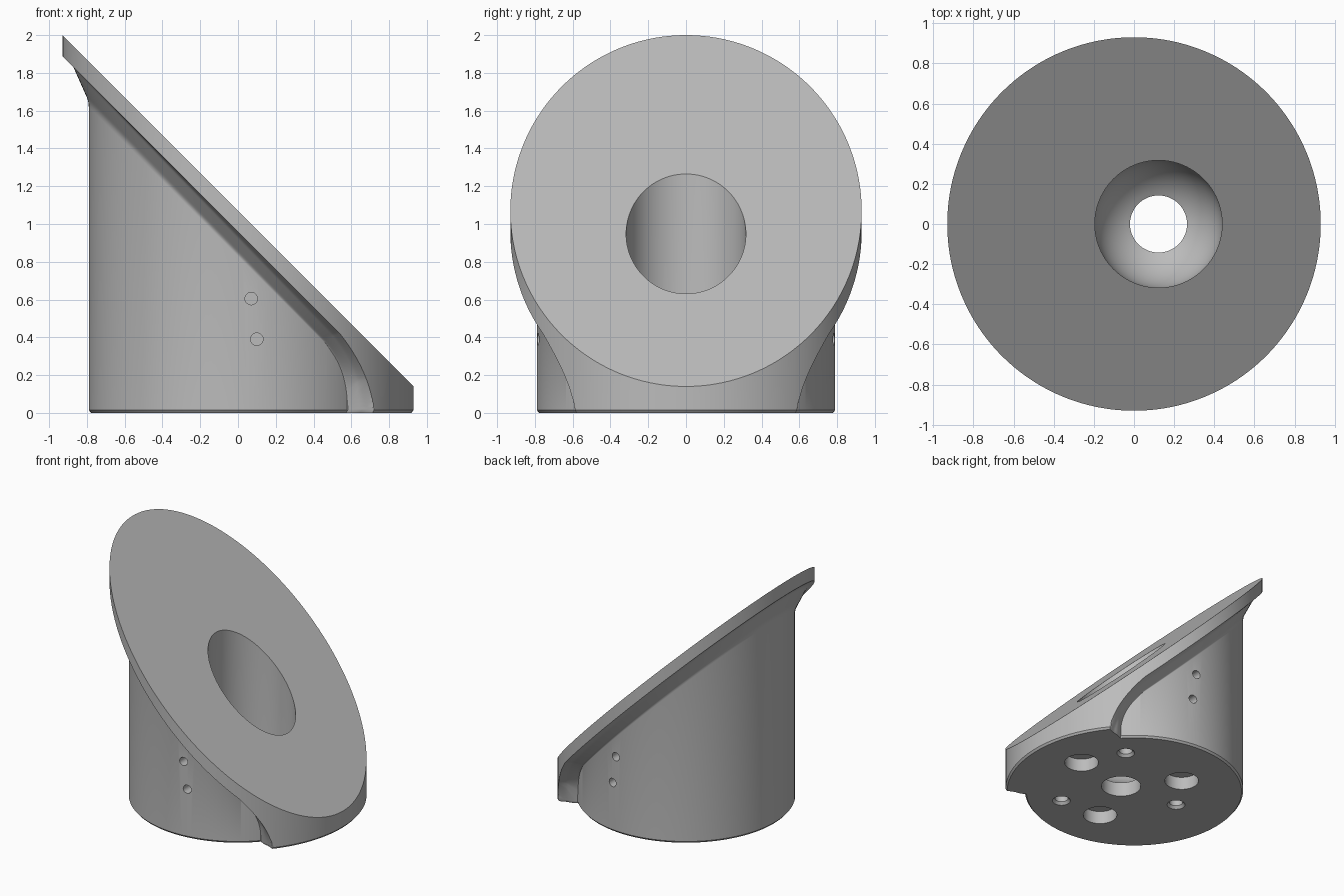
import bpy, bmesh, math
from mathutils import Matrix

cube = bpy.data.objects.get("Cube")
if cube:
    bpy.data.objects.remove(cube, do_unlink=True)

grey = bpy.data.materials.new("plain grey")
grey.use_nodes = True
colour = (0.5, 0.5, 0.5, 1)
grey.diffuse_color = colour
grey.node_tree.nodes["Principled BSDF"].inputs["Base Color"].default_value = colour

R_BODY, R_LIP, TOP, BORE_X = 0.79, 0.93, 1.07, 0.122
FOOT, FOOT_IN = 39.4, 42.8          # angles where the foot ends at the base


def lip_edge(a, c):
    """Height of the lower edge of the lip, dropping to the base at the foot."""
    line = 0.96 - R_LIP * c
    if a < FOOT:
        return -1.0
    return min(line, 0.47 * ((a - FOOT) / 18.3) ** 0.6) if a < 57.7 else line


def flare_start(a, c):
    """Height where the flare leaves the body wall."""
    line = 0.83 - R_BODY * c
    if a < FOOT_IN:
        return -0.12 * (FOOT_IN - a)
    return min(line, 0.38 * ((a - FOOT_IN) / 12.5) ** 0.4) if a < 55.3 else line


def flare(s):
    """Radius across the flare: eased base, straight slope, rounded under the lip."""
    s = min(max(s, 0), 1)
    if s < 0.2:
        k = s * s / 0.4
    else:
        k = s - 0.1
    r = R_BODY + 0.12 * k
    return r + (R_LIP - R_BODY - 0.108) * max(0, (s - 0.8) / 0.2)


def column(a):
    """Profile points of the outer wall at one angle, bottom to top."""
    m = min(a, 360 - a)
    c, sn = math.cos(math.radians(a)), math.sin(math.radians(a))
    b, e = flare_start(m, c), lip_edge(m, c)
    lo, hi = max(b, 0.02), max(e, 0.07)

    def rad(z):
        return R_LIP if m < FOOT else flare((z - b) / max(e - b, 0.001))
    pts = [(rad(0) - 0.012, 0), (rad(0.015), 0.015)]
    pts += [(rad(z), z) for z in (lo + (hi - lo) * i / 16 for i in range(17))]
    pts.append((R_LIP, TOP - R_LIP * c))
    return [(r * c, r * sn, z) for r, z in pts]


def make_object(name, bm):
    bmesh.ops.recalc_face_normals(bm, faces=bm.faces)
    me = bpy.data.meshes.new(name)
    bm.to_mesh(me)
    bm.free()
    me.materials.append(grey)
    ob = bpy.data.objects.new(name, me)
    bpy.context.collection.objects.link(ob)
    return ob


def lathe(name, profile, matrix, n=64):
    """Closed solid turned around the z axis, then placed by a matrix."""
    bm = bmesh.new()
    rings = [[bm.verts.new((r * math.cos(math.tau * i / n), r * math.sin(math.tau * i / n), z))
              for i in range(n)] for r, z in profile]
    for p, q in zip(rings, rings[1:]):
        for i in range(n):
            j = (i + 1) % n
            bm.faces.new((p[i], p[j], q[j], q[i]))
    bm.faces.new(rings[0])
    bm.faces.new(rings[-1])
    bm.transform(matrix)
    return make_object(name, bm)


# Angled stand: outer wall with finer columns around the foot
half, a = [], 0.0
while a < 179.9:
    half.append(a)
    a += 0.4 if 38 <= a < 60 else 2.0
angles = half + [180.0] + [360 - v for v in reversed(half[1:])]
bm = bmesh.new()
cols = [[bm.verts.new(p) for p in column(v)] for v in angles]
for p, q in zip(cols, cols[1:] + cols[:1]):
    for i in range(len(p) - 1):
        bm.faces.new((p[i], q[i], q[i + 1], p[i + 1]))
bm.faces.new([c[0] for c in cols])
bm.faces.new([c[-1] for c in cols])
stand = make_object("angled_stand", bm)

# Round-bottomed bore with a drain hole through the floor
R_BORE, R_DRAIN, Z_BALL = 0.317, 0.142, 0.395
first = math.asin(R_DRAIN / R_BORE)
bowl = [first + (math.pi / 2 - first) * i / 14 for i in range(15)]
profile = [(R_DRAIN, -0.1)]
profile += [(R_BORE * math.sin(t), Z_BALL - R_BORE * math.cos(t)) for t in bowl]
profile.append((R_BORE, 2.2))
cutters = [lathe("bore_cutter", profile, Matrix.Translation((BORE_X, 0, 0)), 96)]

# Blind pockets and countersunk screw holes in the base
for k in range(3):
    for name, ang, dist, prof in (
            ("pocket_cutter", 10, 0.445, [(0.122, -0.1), (0.122, 0.1)]),
            ("screw_hole_cutter", 54, 0.48, [(0.065, -0.1), (0.065, 0), (0.048, 0.02), (0.048, 0.1)])):
        t = math.radians(ang + 120 * k)
        place = Matrix.Translation((BORE_X + dist * math.cos(t), dist * math.sin(t), 0))
        cutters.append(lathe(name, prof, place, 40))

# Pairs of small holes on both sides
for side in (-1, 1):
    for x, z in ((0.07, 0.605), (0.1, 0.39)):
        place = Matrix.Translation((x, side * 0.8, z)) @ Matrix.Rotation(math.pi / 2, 4, "X")
        cutters.append(lathe("side_hole_cutter", [(0.033, -0.1), (0.033, 0.1)], place, 24))

bpy.context.view_layer.objects.active = stand
for cutter in cutters:
    mod = stand.modifiers.new("cut", "BOOLEAN")
    mod.operation, mod.solver, mod.object = "DIFFERENCE", "EXACT", cutter
    bpy.ops.object.modifier_apply(modifier=mod.name)
for cutter in cutters:
    bpy.data.objects.remove(cutter, do_unlink=True)

bpy.ops.object.select_all(action="DESELECT")
stand.select_set(True)
bpy.ops.object.shade_smooth_by_angle(angle=math.radians(30))
